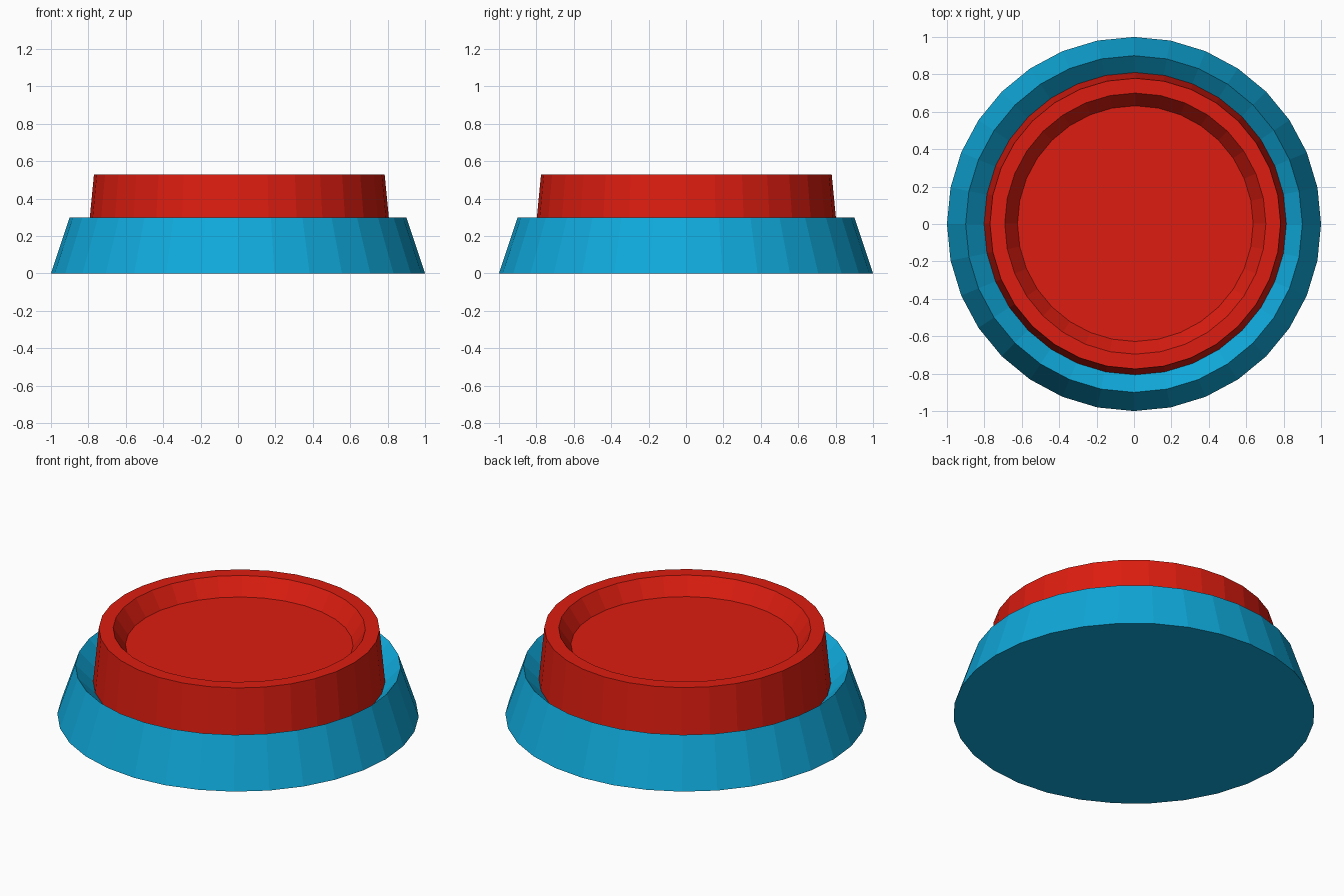
import bpy, bmesh
from math import cos, sin, tau

if "Cube" in bpy.data.objects:
    bpy.data.objects.remove(bpy.data.objects["Cube"])

SIDES = 32


def material(name, rgb):
    m = bpy.data.materials.new(name)
    m.diffuse_color = (*rgb, 1)
    m.use_nodes = True
    m.node_tree.nodes["Principled BSDF"].inputs["Base Color"].default_value = m.diffuse_color
    return m


def lathe(name, profile, mat, offset=(0, 0)):
    """Closed solid of revolution: stacked rings from (radius, z), capped at both ends."""
    bm = bmesh.new()
    rings = [[bm.verts.new((r * cos(tau * i / SIDES), r * sin(tau * i / SIDES), z))
              for i in range(SIDES)] for r, z in profile]
    for a, b in zip(rings, rings[1:]):
        for i in range(SIDES):
            j = (i + 1) % SIDES
            bm.faces.new((a[i], a[j], b[j], b[i]))
    bm.faces.new(rings[0][::-1])
    bm.faces.new(rings[-1])
    mesh = bpy.data.meshes.new(name)
    bm.to_mesh(mesh)
    bm.free()
    mesh.materials.append(mat)
    obj = bpy.data.objects.new(name, mesh)
    obj.location = (*offset, 0)
    bpy.context.collection.objects.link(obj)
    return obj


blue = material("blue", (0.005, 0.40, 0.71))
red = material("red", (0.72, 0.012, 0.005))

# Tapered base with a sloped recess in its top
lathe("base", [(1.0, 0), (0.9, 0.3), (0.8, 0.2)], blue)

# Raised button with a shallow dish, seated in the recess
lathe("button", [(0.809, 0.2), (0.777, 0.53), (0.698, 0.53), (0.63, 0.43)],
      red, (0.007, 0.002))
